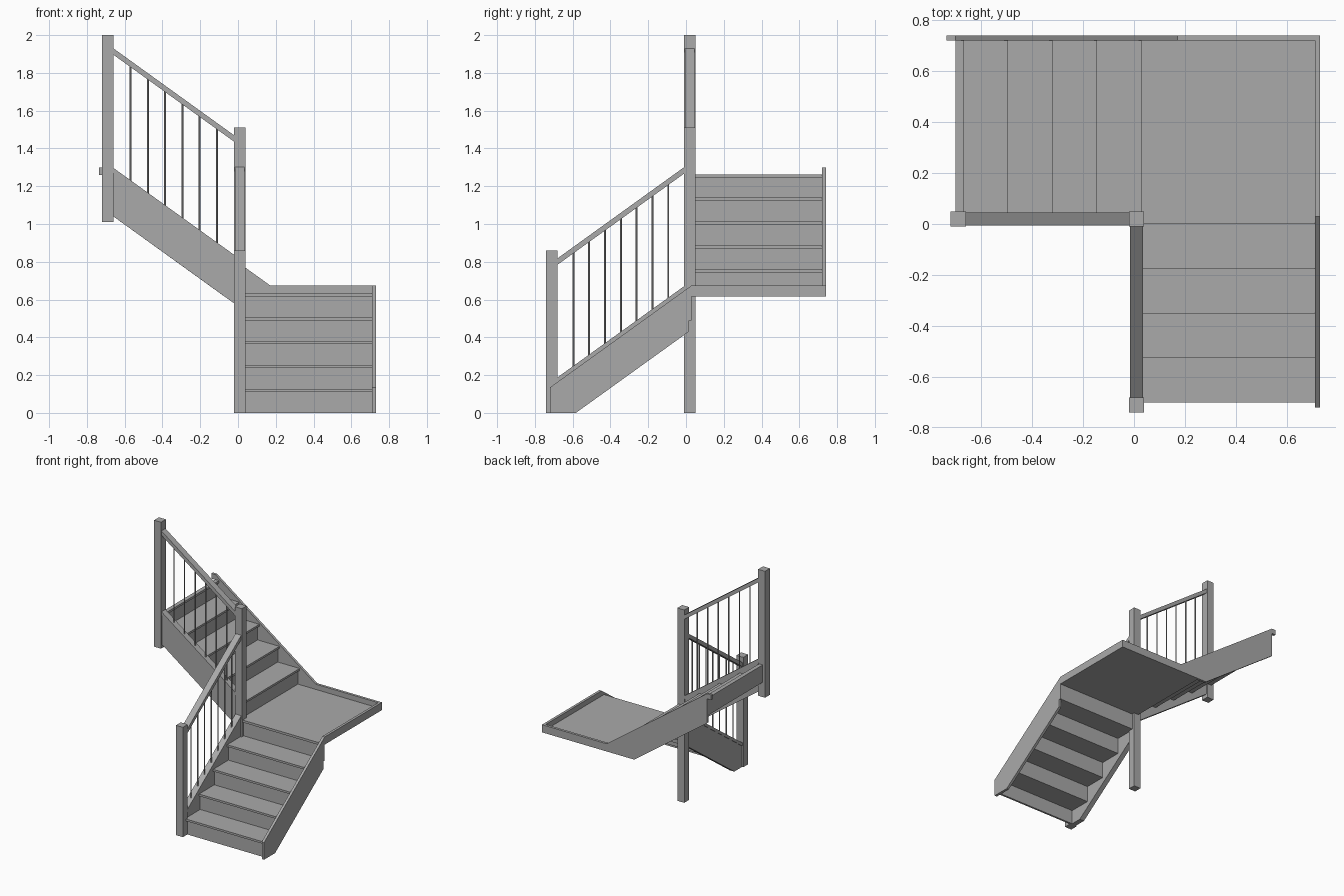
import bpy
import bmesh

cube = bpy.data.objects.get("Cube")
if cube:
    bpy.data.objects.remove(cube, do_unlink=True)

GREY = (0.4, 0.4, 0.4, 1)
mat = bpy.data.materials.new("plain grey")
mat.use_nodes = True
mat.diffuse_color = GREY
mat.node_tree.nodes["Principled BSDF"].inputs["Base Color"].default_value = GREY

SLOPE = 0.72


# Each flight maps (distance along, distance across, height) to the world
def lower(u, w, z):
    return (w, u, z)


def upper(u, w, z):
    return (-u, w, z)


def finish(name, bm):
    bmesh.ops.recalc_face_normals(bm, faces=bm.faces)
    mesh = bpy.data.meshes.new(name)
    bm.to_mesh(mesh)
    bm.free()
    mesh.materials.append(mat)
    obj = bpy.data.objects.new(name, mesh)
    bpy.context.collection.objects.link(obj)
    return obj


def prism(name, flight, outline, w0, w1):
    """Side outline of (along, height) points, extruded across the flight."""
    bm = bmesh.new()
    a = [bm.verts.new(flight(u, w0, z)) for u, z in outline]
    b = [bm.verts.new(flight(u, w1, z)) for u, z in outline]
    bm.faces.new(a)
    bm.faces.new(b)
    for i in range(len(a)):
        j = (i + 1) % len(a)
        bm.faces.new((a[i], a[j], b[j], b[i]))
    return finish(name, bm)


def box(name, flight, u0, u1, w0, w1, z0, z1):
    return prism(name, flight, [(u0, z0), (u1, z0), (u1, z1), (u0, z1)], w0, w1)


def sloped(name, flight, u0, u1, w0, w1, base, top):
    """Raked bar between two parallel lines given by their height at u = 0."""
    outline = [(u0, base + SLOPE * u0), (u1, base + SLOPE * u1),
               (u1, top + SLOPE * u1), (u0, top + SLOPE * u0)]
    return prism(name, flight, outline, w0, w1)


def baluster(name, flight, u, w, z0, z1):
    bm = bmesh.new()
    bmesh.ops.create_cone(bm, cap_ends=True, segments=8, radius1=0.005,
                          radius2=0.005, depth=z1 - z0)
    bmesh.ops.translate(bm, verts=bm.verts, vec=flight(u, w, (z0 + z1) / 2))
    return finish(name, bm)


def steps(prefix, flight, u0, z0, count, w0, w1, rise=0.1265, run=0.1745):
    """Treads with a riser tucked under each nosing; z0 is the floor height."""
    for i in range(count):
        u, z = u0 + i * run, z0 + i * rise
        box(f"{prefix}_riser_{i + 1}", flight, u + 0.015, u + 0.03, w0, w1, z, z + rise - 0.016)
        if i < 4:
            box(f"{prefix}_tread_{i + 1}", flight, u, u + run + 0.03, w0, w1,
                z + rise - 0.016, z + rise)


def balustrade(prefix, flight, u0, u1, mid, string_top, rail_top, count):
    """Base rail, handrail and evenly spaced balusters between two posts."""
    sloped(prefix + "_base_rail", flight, u0, u1, mid - 0.025, mid + 0.025,
           string_top, string_top + 0.025)
    sloped(prefix + "_handrail", flight, u0, u1, mid - 0.025, mid + 0.025,
           rail_top - 0.034, rail_top)
    for i in range(count):
        u = u0 + (u1 - u0) * (i + 1) / (count + 1)
        baluster(f"{prefix}_baluster_{i + 1}", flight, u, mid,
                 string_top + 0.015 + SLOPE * u, rail_top - 0.02 + SLOPE * u)


# Newel posts
box("bottom_post", lower, -0.74, -0.68, -0.02, 0.04, 0, 0.86)
box("corner_post", lower, -0.01, 0.05, -0.02, 0.04, 0, 1.51)
box("top_post", upper, 0.66, 0.72, -0.01, 0.05, 1.01, 2.0)

# Lower flight
steps("lower", lower, -0.70, 0, 5, 0.03, 0.71)
prism("lower_outer_stringer", lower,
      [(-0.72, 0), (-0.583, 0), (0.015, 0.43), (0.015, 0.49), (0.03, 0.49),
       (0.03, 0.675), (-0.72, 0.135)], 0.71, 0.73)
prism("lower_inner_stringer", lower,
      [(-0.68, 0), (-0.583, 0), (-0.01, 0.413), (-0.01, 0.646), (-0.68, 0.163)],
      -0.01, 0.03)
balustrade("lower", lower, -0.68, -0.01, 0.01, 0.653, 1.308, 7)

# Landing with raised edge boards
box("landing", lower, 0, 0.72, 0, 0.71, 0.616, 0.634)
box("landing_side_board", lower, 0.03, 0.74, 0.71, 0.73, 0.615, 0.675)
box("landing_back_board", lower, 0.72, 0.74, 0.17, 0.71, 0.615, 0.675)

# Upper flight
steps("upper", upper, -0.03, 0.634, 5, 0.04, 0.72)
box("upper_top_nosing", upper, 0.668, 0.70, 0.05, 0.72, 1.245, 1.262)
prism("upper_outer_stringer", upper,
      [(-0.17, 0.615), (0.07, 0.615), (0.70, 1.069), (0.70, 1.26), (0.735, 1.26),
       (0.735, 1.30), (0.70, 1.30), (-0.17, 0.675)], 0.72, 0.74)
sloped("upper_inner_stringer", upper, 0.02, 0.66, 0, 0.04, 0.565, 0.797)
balustrade("upper", upper, 0.02, 0.66, 0.02, 0.797, 1.455, 6)
